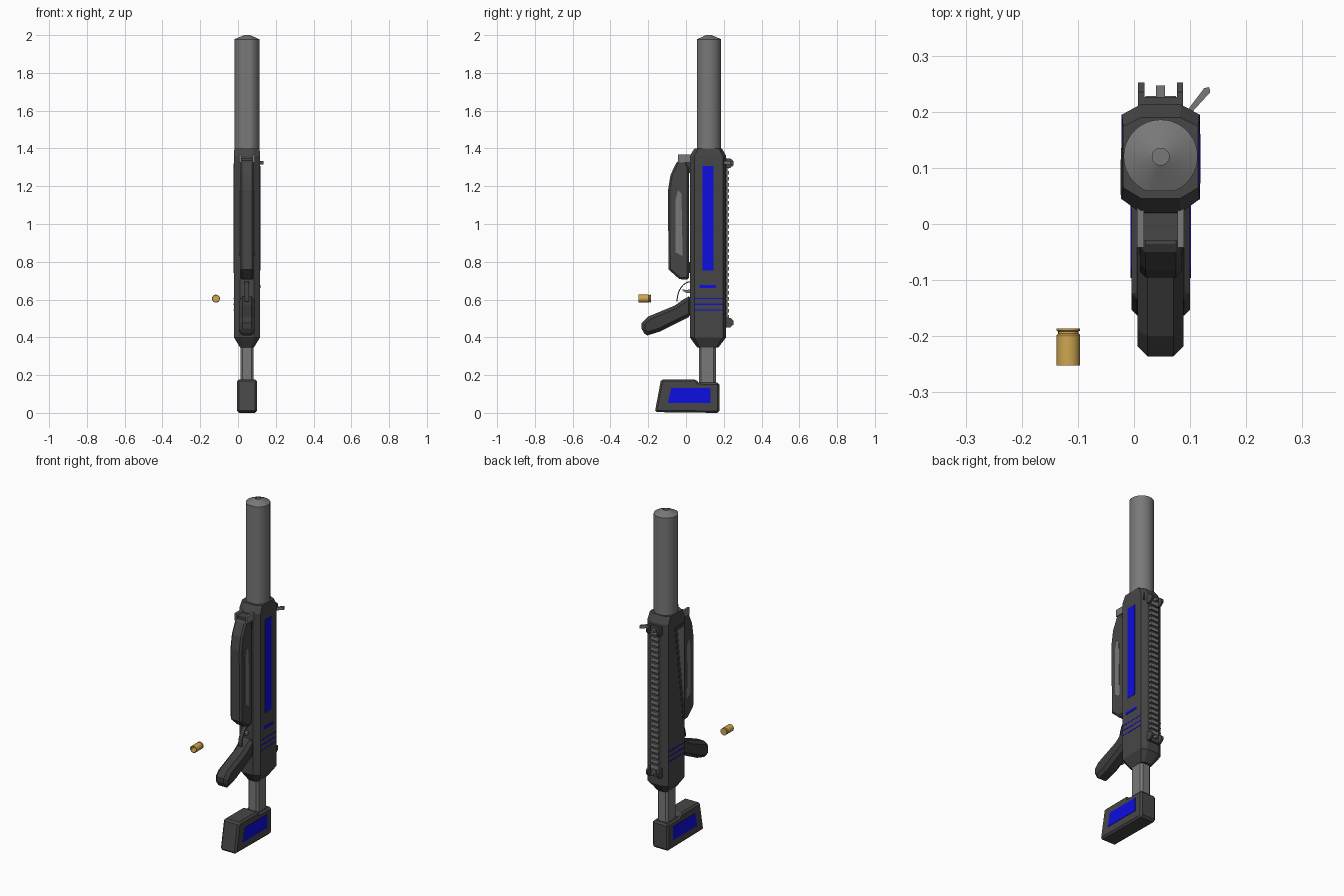
import bpy, bmesh, math
from mathutils import Vector

if "Cube" in bpy.data.objects:
    bpy.data.objects.remove(bpy.data.objects["Cube"])

CX = 0.0475  # centre plane of the gun


def material(name, rgb):
    m = bpy.data.materials.new(name)
    m.diffuse_color = (*rgb, 1)
    m.use_nodes = True
    m.node_tree.nodes["Principled BSDF"].inputs["Base Color"].default_value = m.diffuse_color
    return m


DARK = material("dark grey", (0.062, 0.062, 0.062))
BLACK = material("charcoal", (0.048, 0.048, 0.048))
GREY = material("mid grey", (0.19, 0.19, 0.19))
BLUE = material("blue", (0.004, 0.004, 0.75))
BRASS = material("brass", (0.62, 0.38, 0.08))


def finish(bm, name, mat, bevel=0.0, smooth=False):
    bmesh.ops.recalc_face_normals(bm, faces=bm.faces)
    me = bpy.data.meshes.new(name)
    bm.to_mesh(me)
    bm.free()
    ob = bpy.data.objects.new(name, me)
    bpy.context.collection.objects.link(ob)
    me.materials.append(mat)
    if bevel:
        b = ob.modifiers.new("bevel", 'BEVEL')
        b.width, b.segments = bevel, 1
        b.limit_method, b.angle_limit = 'ANGLE', math.radians(50)
    if smooth:
        bpy.ops.object.select_all(action='DESELECT')
        ob.select_set(True)
        bpy.context.view_layer.objects.active = ob
        bpy.ops.object.shade_smooth_by_angle(angle=math.radians(25))
    return ob


def loft(name, rings, mat, bevel=0.0, smooth=False):
    """Skin a list of equal-length point rings, capped at both ends."""
    bm = bmesh.new()
    vs = [[bm.verts.new(p) for p in r] for r in rings]
    n = len(vs[0])
    for a, b in zip(vs, vs[1:]):
        for i in range(n):
            bm.faces.new((a[i], a[(i + 1) % n], b[(i + 1) % n], b[i]))
    bm.faces.new(vs[0])
    bm.faces.new(vs[-1])
    return finish(bm, name, mat, bevel, smooth)


def slab(name, yz, x0, x1, mat, bevel=0.0):
    """Side profile (y, z) extruded along x."""
    return loft(name, [[(x, y, z) for y, z in yz] for x in (x0, x1)], mat, bevel)


def rect(y0, y1, z0, z1):
    return [(y0, z0), (y1, z0), (y1, z1), (y0, z1)]


def octagon(z, hx, y0, y1, cx, cf, cb):
    h = [(hx - cx, y0), (hx, y0 + cf), (hx, y1 - cb), (hx - cx, y1)]
    return [(CX + x, y, z) for x, y in h] + [(CX - x, y, z) for x, y in reversed(h)]


def side_plates(name, yz, half, mat, t=0.002, sides=(-1, 1)):
    for s in sides:
        slab(f"{name}_{'right' if s > 0 else 'left'}", yz,
             CX + s * (half - 0.004), CX + s * (half + t), mat)


# Receiver body
loft("receiver", [octagon(0.345, 0.036, 0.06, 0.17, 0.015, 0.012, 0.012),
                  octagon(0.40, 0.069, 0.02, 0.213, 0.033, 0.024, 0.018),
                  octagon(1.36, 0.069, 0.02, 0.213, 0.033, 0.024, 0.018),
                  octagon(1.40, 0.067, 0.045, 0.19, 0.033, 0.02, 0.016)], DARK)

# Barrel: lathed with a bore, and a flat along its front
N = 48
profile = [(0.066, 1.36), (0.066, 1.978), (0.015, 2.0), (0.015, 1.97)]
loft("barrel", [[(CX + r * math.cos(2 * math.pi * i / N),
                  max(0.0585, 0.12 + r * math.sin(2 * math.pi * i / N)), z)
                 for i in range(N)] for r, z in profile], GREY, smooth=True)

# Blue receiver inlays
side_plates("long_inlay", rect(0.087, 0.146, 0.755, 1.307), 0.069, BLUE, sides=(1,))
side_plates("short_inlay", rect(0.072, 0.16, 0.66, 0.676), 0.069, BLUE, sides=(1,))
for k in range(3):
    z = 0.545 + 0.03 * k
    side_plates(f"groove_{k}", rect(0.044, 0.195, z - 0.003, z + 0.003), 0.069, BLUE, 0.001)

# Tapered panel on the left side
side_plates("left_panel_frame", [(0.045, 0.74), (0.06, 0.74), (0.135, 1.32), (0.045, 1.32)],
            0.069, BLACK, 0.002, (-1,))
side_plates("left_panel", [(0.052, 0.86), (0.058, 0.86), (0.115, 1.3), (0.052, 1.3)],
            0.069, GREY, 0.003, (-1,))

# Stock tube and butt
loft("stock_tube", [octagon(z, 0.035, 0.068, 0.158, 0.012, 0.012, 0.012)
                    for z in (0.12, 0.37)], GREY)
slab("stock_butt", [(-0.165, 0.004), (0.165, 0.0), (0.177, 0.012), (0.177, 0.16),
                    (0.065, 0.162), (0.052, 0.178), (-0.132, 0.178)],
     CX - 0.052, CX + 0.052, DARK, 0.01)
side_plates("stock_inlay", [(-0.096, 0.052), (0.13, 0.052), (0.13, 0.132), (-0.078, 0.132)],
            0.052, BLUE)

# Pistol grip
slab("pistol_grip", [(-0.236, 0.475), (-0.236, 0.43), (-0.205, 0.41), (-0.14, 0.43),
                     (0.03, 0.515), (0.03, 0.625), (-0.015, 0.6), (-0.06, 0.568), (-0.2, 0.51)],
     CX - 0.041, CX + 0.041, BLACK, 0.018)

# Trigger guard strip and trigger
arc = [(0.025 - 0.075 * math.sin(a), 0.59 + 0.107 * math.cos(a))
       for a in [i * math.pi / 16 for i in range(9)]]
inner = [(0.025 + (y - 0.025) * 0.93, 0.59 + (z - 0.59) * 0.95) for y, z in arc]
slab("trigger_guard", arc + inner[::-1], CX - 0.012, CX + 0.012, BLACK)
slab("trigger", [(0.025, 0.655), (0, 0.65), (-0.018, 0.655), (-0.018, 0.648),
                 (0, 0.636), (0.025, 0.636)], CX - 0.007, CX + 0.007, GREY)

# Foregrip with side windows and top cheeks
slab("foregrip", [(0.015, 0.705), (-0.035, 0.708), (-0.093, 0.76), (-0.095, 1.18),
                  (-0.082, 1.26), (-0.046, 1.335), (0.0, 1.335), (0.015, 1.3)],
     CX - 0.037, CX + 0.037, DARK, 0.01)
side_plates("foregrip_window", [(-0.018, 0.83), (-0.055, 0.85), (-0.055, 1.13),
                                (-0.042, 1.18), (-0.024, 1.16)], 0.037, GREY)
slab("foregrip_mount", rect(-0.03, 0.04, 1.27, 1.35), CX - 0.03, CX + 0.03, DARK)
slab("foregrip_bridge", rect(0.0, 0.03, 0.74, 0.8), CX - 0.02, CX + 0.02, DARK)
for s in (-1, 1):
    slab(f"foregrip_cheek_{s}", rect(-0.042, 0.04, 1.325, 1.367),
         CX + s * 0.03, CX + s * 0.042, GREY)

# Back rail with teeth
slab("rail_base", rect(0.205, 0.219, 0.5, 1.31), CX - 0.02, CX + 0.02, DARK)
for k in range(26):
    z = 0.51 + k * 0.0317
    slab(f"rail_tooth_{k}", rect(0.212, 0.228, z - 0.009, z + 0.009),
         CX - 0.027, CX + 0.027, GREY)

# Folded sights at both rail ends
for name, zc in (("lower_sight", 0.478), ("upper_sight", 1.322)):
    ears = [(0.195, zc - 0.027), (0.235, zc - 0.025), (0.252, zc - 0.01),
            (0.252, zc + 0.01), (0.235, zc + 0.025), (0.195, zc + 0.027)]
    for s in (-1, 1):
        slab(f"{name}_ear_{s}", ears, CX + s * 0.029, CX + s * 0.04, DARK)
    slab(f"{name}_base", rect(0.2, 0.226, zc - 0.025, zc + 0.025), CX - 0.03, CX + 0.03, DARK)
    slab(f"{name}_post", rect(0.22, 0.247, zc - 0.008, zc + 0.008), CX - 0.008, CX + 0.008, GREY)

# Side lever
lever = [(0.093, 0.2), (0.104, 0.2), (0.136, 0.235), (0.134, 0.244), (0.125, 0.242)]
loft("side_lever", [[(x, y, z) for x, y in lever] for z in (1.316, 1.334)], GREY)

# Spent casing, lathed around the y axis with a hollow mouth
case = [(0.017, -0.2), (0.017, -0.252), (0.021, -0.252), (0.021, -0.198), (0.018, -0.195),
        (0.018, -0.192), (0.021, -0.19), (0.021, -0.186)]
loft("spent_casing", [[(-0.117 + r * math.cos(2 * math.pi * i / 24), y,
                        0.605 + r * math.sin(2 * math.pi * i / 24)) for i in range(24)]
                      for r, y in case], BRASS, smooth=True)
